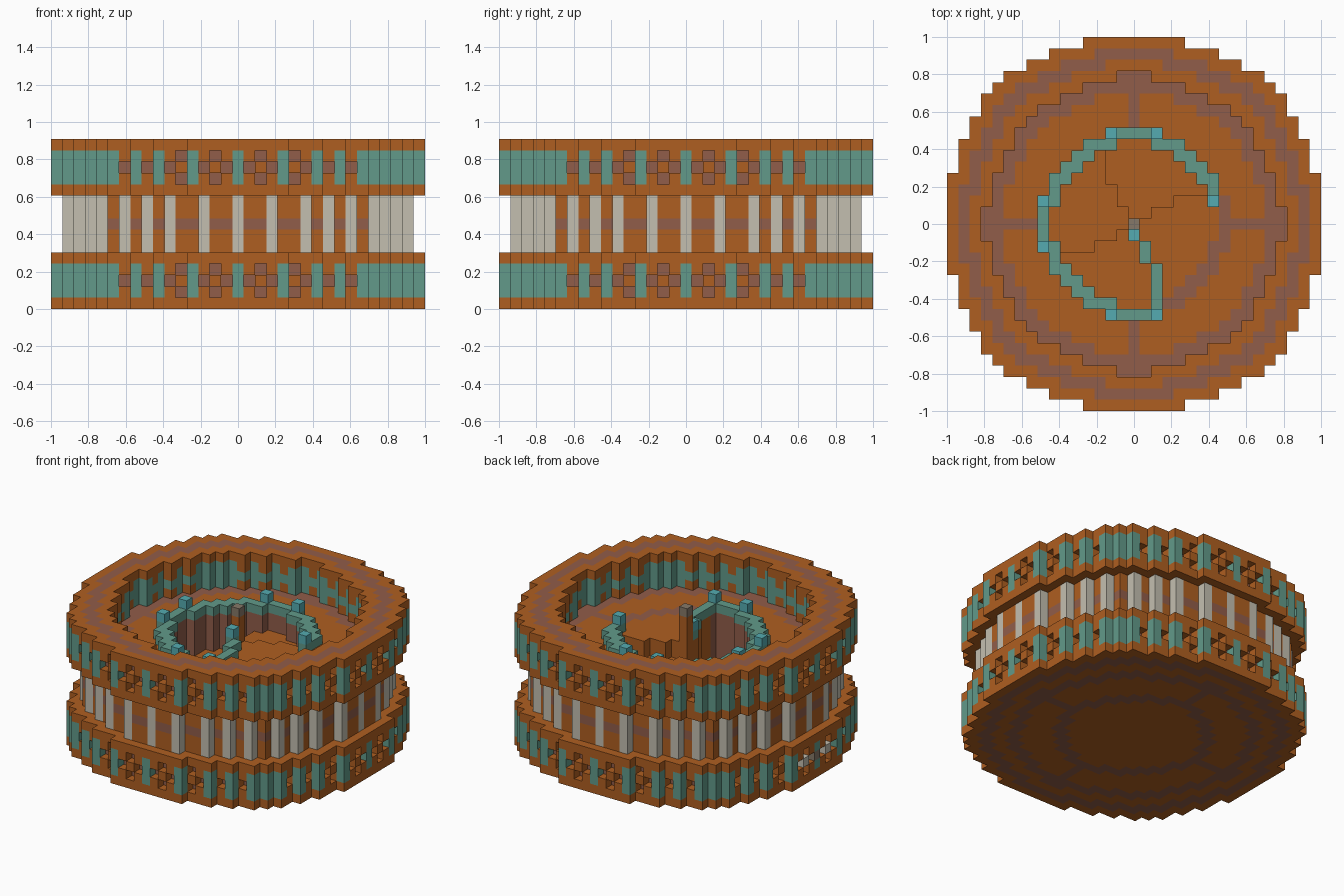
import bpy, bmesh
from mathutils import Vector

old = bpy.data.objects.get("Cube")
if old:
    bpy.data.objects.remove(old, do_unlink=True)

SIZE = 2 / 33

# Flat colours (linear)
PALETTE = {
    "orange_wood": (0.43, 0.114, 0.015),
    "purple_brown": (0.283, 0.109, 0.067),
    "teal": (0.122, 0.323, 0.254),
    "bright_cyan": (0.09, 0.41, 0.44),
    "cream": (0.552, 0.521, 0.434),
    "warm_grey": (0.24, 0.19, 0.14),
}
NAMES = list(PALETTE)
MATERIALS = []
for name, rgb in PALETTE.items():
    mat = bpy.data.materials.new(name)
    mat.use_nodes = True
    mat.diffuse_color = (*rgb, 1)
    shader = mat.node_tree.nodes["Principled BSDF"]
    shader.inputs["Base Color"].default_value = (*rgb, 1)
    shader.inputs["Roughness"].default_value = 0.9
    MATERIALS.append(mat)

# Round outlines: half width of every row, shrunk ring by ring
def erode(widths):
    last = len(widths) - 1
    return [min(widths[abs(v - 1)], widths[v], widths[v + 1] if v < last else -1) - 1
            for v in range(last + 1)]

def inside(widths, x, y):
    return abs(x) <= widths[abs(y)]

RINGS = [[16] * 5 + [15] * 3 + [14, 14, 13, 13, 12, 11, 9, 7, 4]]
for _ in range(4):
    RINGS.append(erode(RINGS[-1]))
RAIL = [8, 8, 8, 7, 7, 6, 5, 4, 2] + [-1] * 8
WELL = erode(RAIL)

def ring_of(x, y):
    return sum(inside(w, x, y) for w in RINGS) - 1

def arm(t):
    return 0 if t < 2 else 1 if t < 4 else 2

# Spiral stair: top layer of each quarter landing
def landing(x, y):
    if x == y == 0:
        return 10
    in_a = x > 0 and y <= arm(x)
    in_b = y > 0 and x >= -arm(y)
    in_c = x < 0 and y >= -arm(-x)
    in_d = y < 0 and x <= arm(-y)
    if in_d and not in_c:
        return 10 if x == arm(-y) else 4
    if in_c and not in_b:
        return 6
    return 8 if in_b and not in_a else 10

# Inlay pattern shared by the floors and the base
def floor_colour(x, y):
    ring = ring_of(x, y)
    if ring in (1, 3):
        return "purple_brown"
    if ring == 4 and not inside(WELL, x, y):
        if inside(RAIL, x, y) or x == 0 or y == 0:
            return "purple_brown"
    return "orange_wood"

# Window bands: teal posts at the steps, chequered openings between
def band_colour(x, y, layer):
    ring = ring_of(x, y)
    if ring == 1:
        return "purple_brown"
    u, v = sorted((abs(x), abs(y)))
    gap = RINGS[ring][v] - u
    middle = layer == 1
    if ring == 2:
        return "orange_wood" if gap == 2 and not middle else "teal"
    if gap == 0 or u == 0:
        return "teal"
    exposed = v == 16 or u > RINGS[0][v + 1]
    if exposed and (gap % 2 == 1) == middle:
        return None
    return "orange_wood"

# Middle storey wall: cream pillars and a dark stripe
def wall_colour(x, y, layer):
    u, v = sorted((abs(x), abs(y)))
    if u == 0 or (u == RINGS[1][v] and u != v):
        return "cream"
    return "purple_brown" if layer == 7 else "orange_wood"

cells = {}

def put(x, y, z, part, colour):
    if colour:
        cells[x, y, z] = (part, colour)

for x in range(-16, 17):
    for y in range(-16, 17):
        ring = ring_of(x, y)
        if ring < 0:
            continue
        # Flat plates
        for z, part in ((0, "base_plate"), (4, "lower_cornice"), (10, "upper_floor")):
            put(x, y, z, part, floor_colour(x, y))
        # Both window bands and the top rim
        if ring < 3:
            for layer in range(3):
                put(x, y, 1 + layer, "lower_window_band", band_colour(x, y, layer))
                put(x, y, 11 + layer, "upper_window_band", band_colour(x, y, layer))
            put(x, y, 14, "top_rim", floor_colour(x, y))
        # Middle wall
        if ring == 1:
            for z in range(5, 10):
                put(x, y, z, "middle_wall", wall_colour(x, y, z))
        # Solid core, with a dark lining around the stairwell
        if ring > 1:
            lining = inside(RAIL, x, y) and not inside(WELL, x, y)
            shade = "purple_brown" if lining else "orange_wood"
            for z in range(5, 10):
                put(x, y, z, "core", shade)
        if ring > 2:
            for z in range(1, 4):
                put(x, y, z, "core", "orange_wood")
        # Carve the stairwell and lay the landings
        if inside(WELL, x, y):
            top = landing(x, y)
            put(x, y, top, "stair_landings", "orange_wood")
            for z in range(top + 1, 11):
                cells.pop((x, y, z), None)
        # Railing around the well, open on the entry side
        elif inside(RAIL, x, y) and not (x > 2 and y <= 2):
            put(x, y, 11, "stair_railing", "teal")

# Railing along the drop, corner posts and newel
for t in range(1, 9):
    put(arm(t), -t, 11, "stair_railing", "teal")
put(7, 2, 11, "stair_railing", "teal")
for x, y in ((2, 8), (-2, 8), (-8, 2), (-8, -2), (-2, -8), (2, -8), (7, 2), (0, -1)):
    put(x, y, 12, "railing_posts", "bright_cyan")
for z in range(11, 14):
    put(0, 0, z, "newel", "orange_wood")
put(0, 0, 14, "newel_cap", "warm_grey")

# Pale blocks in the lower window on the right-hand side
for y, colour in ((-2, "cream"), (0, "warm_grey"), (2, "cream")):
    put(-16, y, 2, "side_window_blocks", colour)

# Turn the blocks of each part into one mesh of exposed faces
def build(part):
    bm = bmesh.new()
    corners = {}
    used = []
    for cell, (owner, colour) in cells.items():
        if owner != part:
            continue
        centre = Vector(cell)
        for axis in range(3):
            for sign in (-1, 1):
                step = Vector((0, 0, 0))
                step[axis] = sign
                if tuple(int(c) for c in centre + step) in cells:
                    continue
                a, b = Vector((0, 0, 0)), Vector((0, 0, 0))
                a[(axis + 1) % 3] = 0.5
                b[(axis + 2) % 3] = 0.5 * sign
                mid = centre + step * 0.5
                loop = []
                for p in (mid - a - b, mid + a - b, mid + a + b, mid - a + b):
                    key = tuple(p)
                    if key not in corners:
                        corners[key] = bm.verts.new((p + Vector((0, 0, 0.5))) * SIZE)
                    loop.append(corners[key])
                face = bm.faces.new(loop)
                if colour not in used:
                    used.append(colour)
                face.material_index = used.index(colour)
    mesh = bpy.data.meshes.new(part)
    bm.to_mesh(mesh)
    bm.free()
    for colour in used:
        mesh.materials.append(MATERIALS[NAMES.index(colour)])
    bpy.context.collection.objects.link(bpy.data.objects.new(part, mesh))

for part in sorted({owner for owner, _ in cells.values()}):
    build(part)
